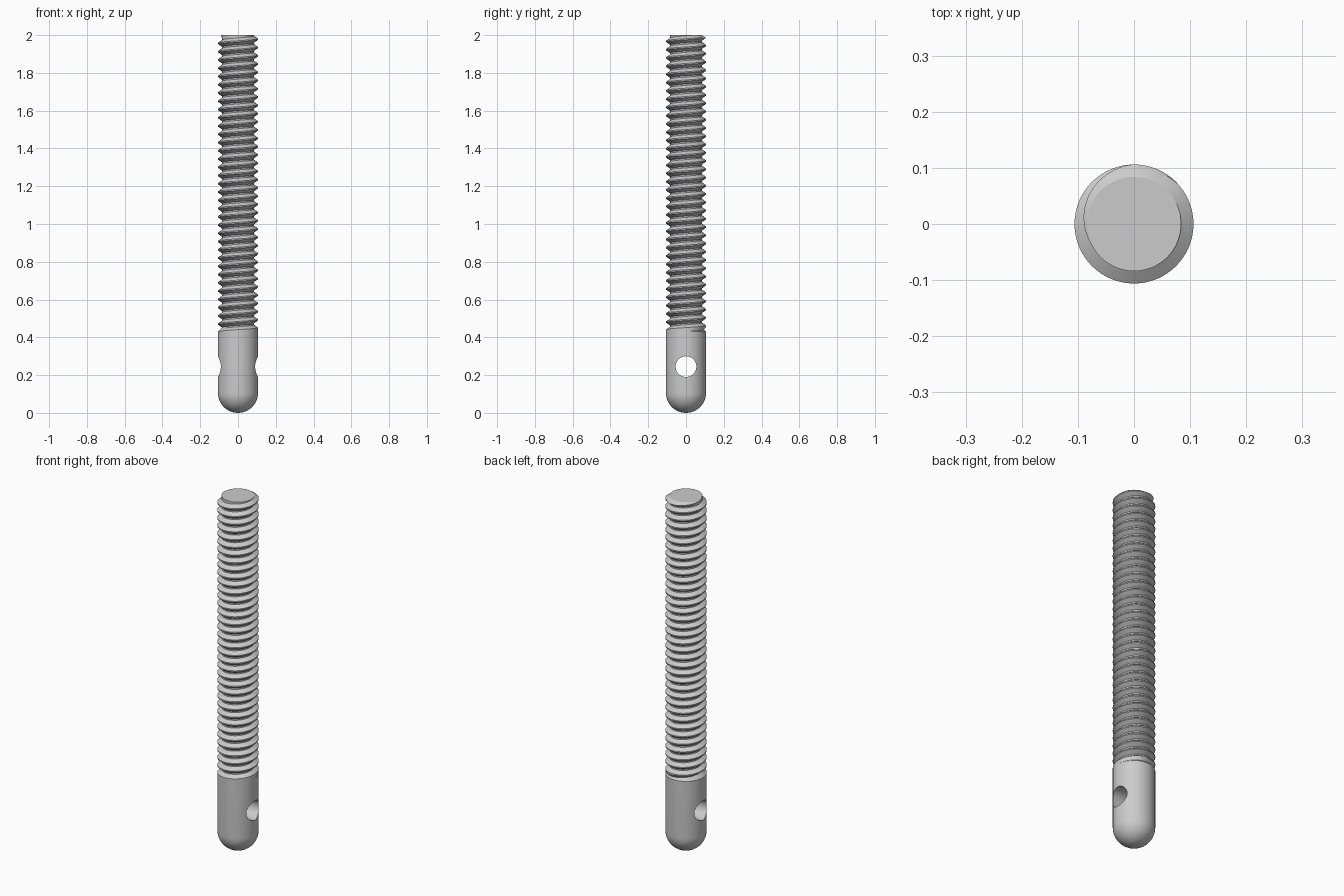
import bpy, bmesh
from math import sin, cos, pi, floor, ceil

if "Cube" in bpy.data.objects:
    bpy.data.objects.remove(bpy.data.objects["Cube"])

R, CORE = 0.106, 0.084          # crest and root radius
Z0, Z1 = 0.43, 2.0              # threaded range
PITCH, CREST_Z = 0.0437, 1.978  # thread pitch, a crest height at angle 0
N = 72
# one pitch of the thread: (phase, radius)
PROFILE = [(-0.07, R), (0.07, R), (0.42, CORE), (0.58, CORE)]

bm = bmesh.new()


def skin(rows):
    """Join consecutive rows of points with quads."""
    vs = [[bm.verts.new(p) for p in row] for row in rows]
    for a, b in zip(vs, vs[1:]):
        for i in range(N):
            bm.faces.new((a[i], a[i + 1], b[i + 1], b[i]))


def thread_point(i, turn, phase, r):
    a = 2 * pi * i / N
    z = CREST_Z + PITCH * (turn + phase + i / N)
    if z <= Z0:
        z, r = Z0, R
    elif z >= Z1:
        z, r = Z1, CORE
    else:
        r = min(r, CORE + (Z1 - z) * 1.6)         # lead-in at the top
        r = max(r, R - (z - Z0) * 1.0)            # run-out at the shank
    return (r * cos(a), r * sin(a), z)


# helical thread, clamped flat at both ends
first = floor((Z0 - CREST_Z) / PITCH) - 2
last = ceil((Z1 - CREST_Z) / PITCH) + 2
skin([[thread_point(i, t, ph, r) for i in range(N + 1)]
      for t in range(first, last) for ph, r in PROFILE])

# rounded shank
shank = [(R * sin(pi / 2 * k / 16), R - R * cos(pi / 2 * k / 16)) for k in range(17)]
shank += [(R, Z0)]
skin([[(r * cos(2 * pi * i / N), r * sin(2 * pi * i / N), z) for i in range(N + 1)]
      for r, z in shank])

# weld everything and close the top
bmesh.ops.remove_doubles(bm, verts=bm.verts, dist=1e-5)
bmesh.ops.dissolve_degenerate(bm, edges=bm.edges, dist=1e-6)
bmesh.ops.holes_fill(bm, edges=[e for e in bm.edges if e.is_boundary], sides=0)
bmesh.ops.recalc_face_normals(bm, faces=bm.faces)
mesh = bpy.data.meshes.new("threaded_pin")
bm.to_mesh(mesh)
bm.free()
pin = bpy.data.objects.new("threaded_pin", mesh)
bpy.context.collection.objects.link(pin)

# cross hole along x
bpy.ops.mesh.primitive_cylinder_add(vertices=48, radius=0.055, depth=0.5,
                                    location=(0, 0, 0.245), rotation=(0, pi / 2, 0))
cutter = bpy.context.object
cutter.name = "hole_cutter"
mod = pin.modifiers.new("cross_hole", 'BOOLEAN')
mod.operation, mod.solver, mod.object = 'DIFFERENCE', 'EXACT', cutter
bpy.ops.object.select_all(action='DESELECT')
pin.select_set(True)
bpy.context.view_layer.objects.active = pin
bpy.ops.object.modifier_apply(modifier=mod.name)
bpy.data.objects.remove(cutter)
bpy.ops.object.shade_smooth_by_angle(angle=pi / 6)
